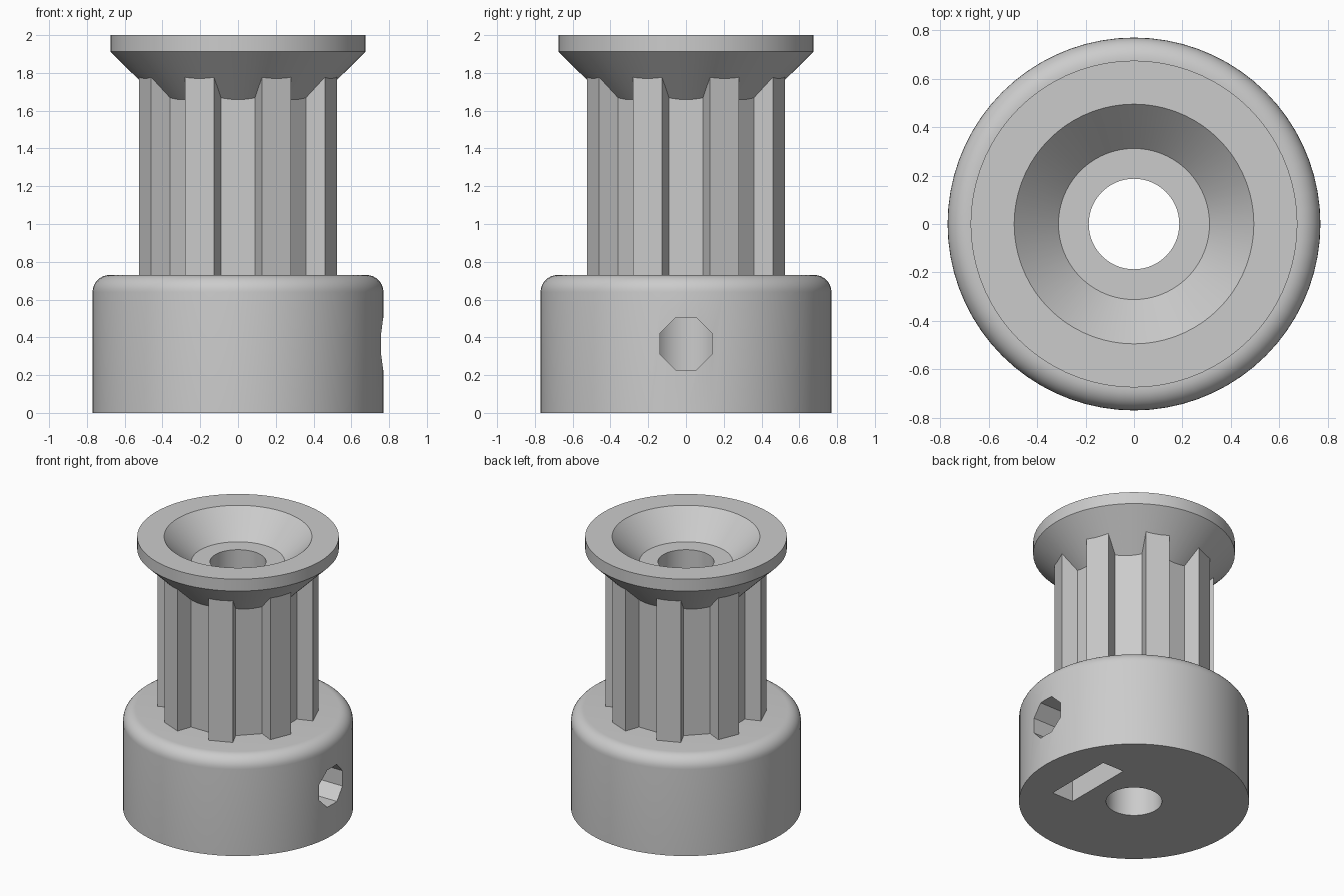
import bpy, bmesh, math
from mathutils import Matrix

cube = bpy.data.objects.get("Cube")
if cube:
    bpy.data.objects.remove(cube)

grey = bpy.data.materials.new("plain grey")
grey.use_nodes = True
COLOUR = (0.6, 0.6, 0.6, 1)
grey.diffuse_color = COLOUR
grey.node_tree.nodes["Principled BSDF"].inputs["Base Color"].default_value = COLOUR

BORE = 0.187
HUB_R, HUB_TOP, FILLET = 0.77, 0.73, 0.09
SCREW_Z = 0.365


def make_object(name, bm):
    bmesh.ops.recalc_face_normals(bm, faces=bm.faces)
    mesh = bpy.data.meshes.new(name)
    bm.to_mesh(mesh)
    bm.free()
    mesh.materials.append(grey)
    obj = bpy.data.objects.new(name, mesh)
    bpy.context.collection.objects.link(obj)
    return obj


def lathe(name, profile, sides):
    """Revolve a closed (radius, height) profile around z."""
    bm = bmesh.new()
    rings = []
    for i in range(sides):
        a = math.tau * i / sides
        rings.append([bm.verts.new((r * math.cos(a), r * math.sin(a), z)) for r, z in profile])
    n = len(profile)
    for i in range(sides):
        here, there = rings[i], rings[(i + 1) % sides]
        for j in range(n):
            k = (j + 1) % n
            bm.faces.new((here[j], there[j], there[k], here[k]))
    return make_object(name, bm)


def prism(name, outline, height, matrix=Matrix()):
    """Extrude an xy outline along z, then place it."""
    bm = bmesh.new()
    face = bm.faces.new([bm.verts.new((x, y, 0)) for x, y in outline])
    top = bmesh.ops.extrude_face_region(bm, geom=[face])["geom"]
    bmesh.ops.translate(bm, vec=(0, 0, height), verts=[v for v in top if isinstance(v, bmesh.types.BMVert)])
    bm.transform(matrix)
    return make_object(name, bm)


def circle(radius, sides, turn=0.0):
    return [(radius * math.cos(math.tau * (i + turn) / sides),
             radius * math.sin(math.tau * (i + turn) / sides)) for i in range(sides)]


def cut(obj, cutter):
    mod = obj.modifiers.new("cut", "BOOLEAN")
    mod.operation = "DIFFERENCE"
    mod.solver = "EXACT"
    mod.object = cutter
    bpy.context.view_layer.objects.active = obj
    bpy.ops.object.modifier_apply(modifier=mod.name)
    bpy.data.objects.remove(cutter)


def smooth(obj):
    bpy.ops.object.select_all(action="DESELECT")
    obj.select_set(True)
    bpy.context.view_layer.objects.active = obj
    bpy.ops.object.shade_smooth_by_angle(angle=math.radians(25))


# Hub with a rounded upper rim
rim = [(HUB_R - FILLET + FILLET * math.cos(a), HUB_TOP - FILLET + FILLET * math.sin(a))
       for a in (math.pi / 2 * i / 8 for i in range(9))]
hub = lathe("hub", [(BORE, 0), (HUB_R, 0)] + rim + [(BORE, HUB_TOP)], 72)

# Radial set screw hole, on the +x side only (prism axis z turned to +x, outline x to y)
to_x = Matrix(((0, 0, 1, 0), (1, 0, 0, 0), (0, 1, 0, 0), (0, 0, 0, 1)))
screw = prism("screw_cutter", circle(0.148, 8, 0.5), 0.9,
              Matrix.Translation((0.1, 0, SCREW_Z)) @ to_x)
cut(hub, screw)

# Nut slot open at the bottom, with a pointed top around the screw axis
half = 0.263
slot = [(-half, -0.1), (half, -0.1), (half, SCREW_Z + half * math.tan(math.pi / 6)),
        (0, SCREW_Z + half / math.cos(math.pi / 6)),
        (-half, SCREW_Z + half * math.tan(math.pi / 6))]
cut(hub, prism("nut_cutter", slot, 0.175, Matrix.Translation((0.315, 0, 0)) @ to_x))
smooth(hub)

# Toothed drum: eight straight grooves with tapered sides
outline = []
for i in range(8):
    a = math.tau * i / 8
    for x, y in ((0.523, -0.127), (0.419, -0.09), (0.419, 0.09), (0.523, 0.127)):
        outline.append((x * math.cos(a) - y * math.sin(a), x * math.sin(a) + y * math.cos(a)))
drum = prism("toothed_drum", outline, 1.79 - HUB_TOP + 0.01, Matrix.Translation((0, 0, HUB_TOP - 0.01)))
cut(drum, prism("bore_cutter", circle(BORE, 72), 2.4, Matrix.Translation((0, 0, -0.2))))
smooth(drum)

# Flared flange with a conical recess in the top
flange = lathe("flange", [(BORE, 1.64), (0.4, 1.64), (0.675, 1.912), (0.675, 2.0),
                          (0.495, 2.0), (0.312, 1.816), (BORE, 1.816)], 72)
smooth(flange)
